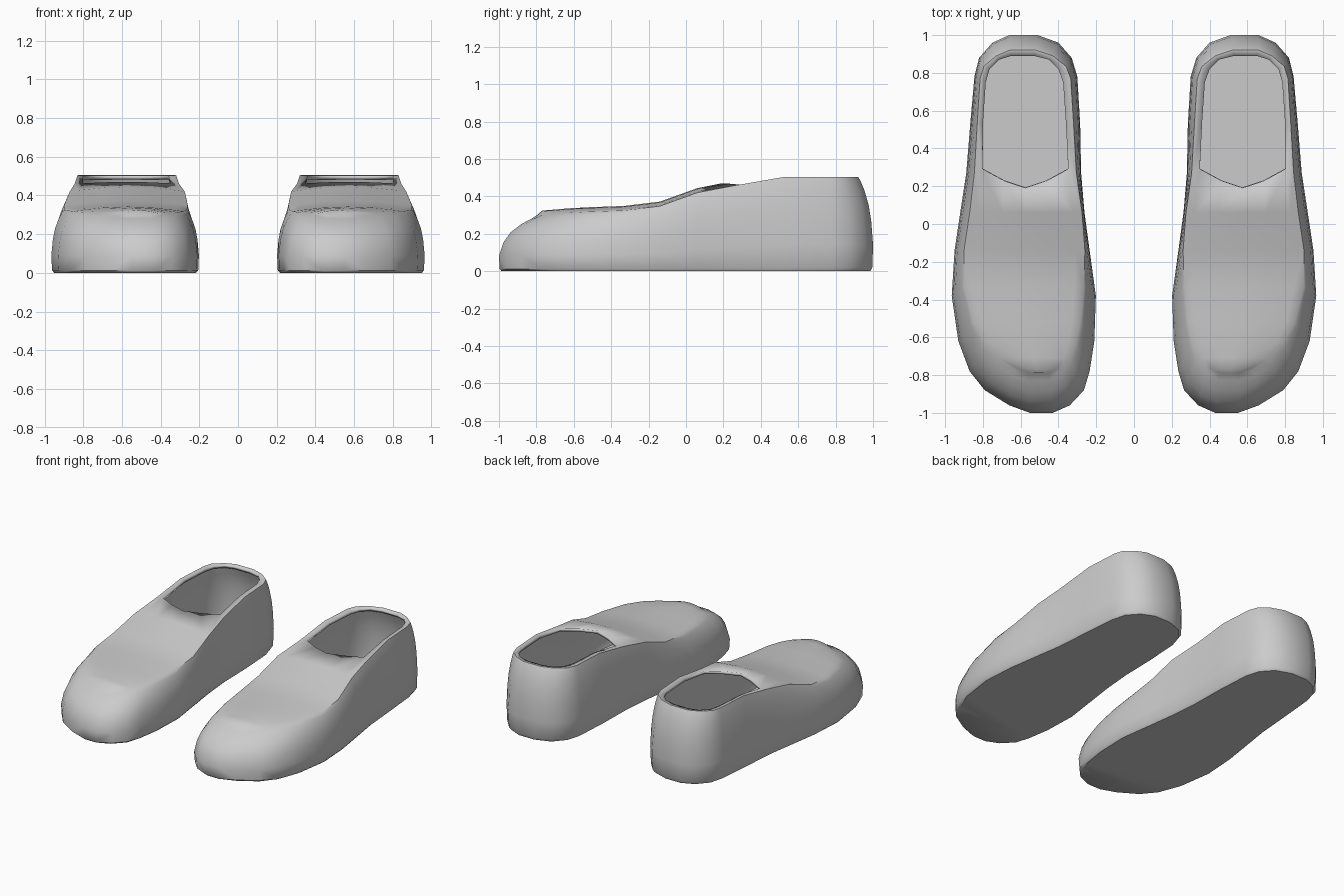
import bpy, bmesh

if "Cube" in bpy.data.objects:
    bpy.data.objects.remove(bpy.data.objects["Cube"])

# stations toe to heel: widest outline (y, x inner, x outer), top line (y, x inner, x outer, z)
STATIONS = [
    (-1.0, .43, .55, -.79, .45, .56, .295),
    (-.96, .34, .66, -.77, .39, .63, .30),
    (-.88, .265, .79, -.71, .34, .72, .305),
    (-.78, .235, .87, -.63, .31, .79, .312),
    (-.62, .21, .93, -.52, .285, .85, .318),
    (-.38, .202, .965, -.33, .265, .90, .325),
    (-.14, .235, .95, -.14, .26, .90, .348),
    (.06, .262, .92, .06, .275, .87, .42),
    (.27, .28, .888, .27, .305, .845, .46),
    (.53, .285, .867, .53, .32, .83, .505),
    (.78, .30, .845, .77, .335, .815, .505),
    (.88, .33, .82, .835, .36, .795, .505),
    (.96, .40, .75, .89, .43, .73, .505),
    (1.0, .51, .66, .92, .52, .66, .505),
]
# opening edge behind the vamp (y, x inner, x outer)
OPENING = [(.53, .36, .80), (.75, .375, .785), (.82, .40, .765), (.87, .45, .715), (.89, .53, .65)]
# wall levels: height fraction, blend from widest outline to top line
LEVELS = [(0, .16), (.04, .04), (.28, 0), (.53, .12), (.70, .29), (.85, .56), (.95, .82), (1, 1)]
ACROSS = [.08, .29, .5, .71, .92]
FRONT = 8   # station where the opening starts


def make_shoe(name, side):
    bm = bmesh.new()

    def vert(x, y, z):
        return bm.verts.new((side * x, y, z))

    # walls: stacked closed loops, inner side toe-to-heel then outer side back
    loops = []
    n = len(STATIONS)
    for h, t in LEVELS:
        left, right = [], []
        for by, bl, br, ty, tl, tr, z in STATIONS:
            y = by + (ty - by) * t
            if h < .1:
                y, l, r = by * (1 - .09 * t), bl + .09 * t, br - .09 * t
            else:
                l, r = bl + (tl - bl) * t, br + (tr - br) * t
            left.append(vert(l, y, z * h))
            right.append(vert(r, y, z * h))
        loops.append(left + right[::-1])
    for a, b in zip(loops, loops[1:]):
        for i in range(2 * n):
            j = (i + 1) % (2 * n)
            if i == 2 * n - 1 and b is loops[-1]:
                continue
            bm.faces.new((a[i], a[j], b[j], b[i]))

    # sole: strips across
    s = loops[0]
    for i in range(n - 1):
        bm.faces.new((s[i], s[i + 1], s[-2 - i], s[-1 - i]))

    # vamp: slightly domed rows, the last one forming the curved front of the opening
    top = loops[-1]
    rows = []
    for i in range(FRONT + 1):
        y, l, r, z = STATIONS[i][3:]
        dome = .01 if i in (0, FRONT) else .024
        row = [top[i]]
        for f in ACROSS:
            yy = .19 + .1 * (abs(f - .5) / .42) ** 1.4 if i == FRONT else y
            row.append(vert(l + (r - l) * f, yy, z + dome * 4 * f * (1 - f)))
        rows.append(row + [top[-1 - i]])
    for a, b in zip(rows, rows[1:]):
        for i in range(len(a) - 1):
            bm.faces.new((a[i], a[i + 1], b[i + 1], b[i]))
    bm.faces.new([loops[-2][0], loops[-2][-1]] + rows[0][::-1])

    # rim around the opening
    rim_l, rim_r = [rows[-1][1]], [rows[-1][-2]]
    for y, l, r in OPENING:
        z = .502
        rim_l.append(vert(l, y, z))
        rim_r.append(vert(r, y, z))
    rim = rim_l + rim_r[::-1]
    edge = top[FRONT:2 * n - FRONT]
    for i in range(len(rim) - 1):
        bm.faces.new((edge[i], edge[i + 1], rim[i + 1], rim[i]))

    bmesh.ops.recalc_face_normals(bm, faces=bm.faces)
    # make sure the sole faces down
    bm.faces.ensure_lookup_table()
    low = min(bm.faces, key=lambda f: f.calc_center_median().z)
    if low.normal.z > 0:
        bmesh.ops.reverse_faces(bm, faces=bm.faces)

    mesh = bpy.data.meshes.new(name)
    bm.to_mesh(mesh)
    bm.free()
    ob = bpy.data.objects.new(name, mesh)
    bpy.context.collection.objects.link(ob)
    bpy.ops.object.select_all(action='DESELECT')
    ob.select_set(True)
    bpy.context.view_layer.objects.active = ob
    bpy.ops.object.shade_smooth_by_angle(angle=0.75)
    # thin wall
    wall = ob.modifiers.new("wall", 'SOLIDIFY')
    wall.thickness = .02
    wall.offset = -1
    return ob


make_shoe("left_shoe", 1)
make_shoe("right_shoe", -1)
